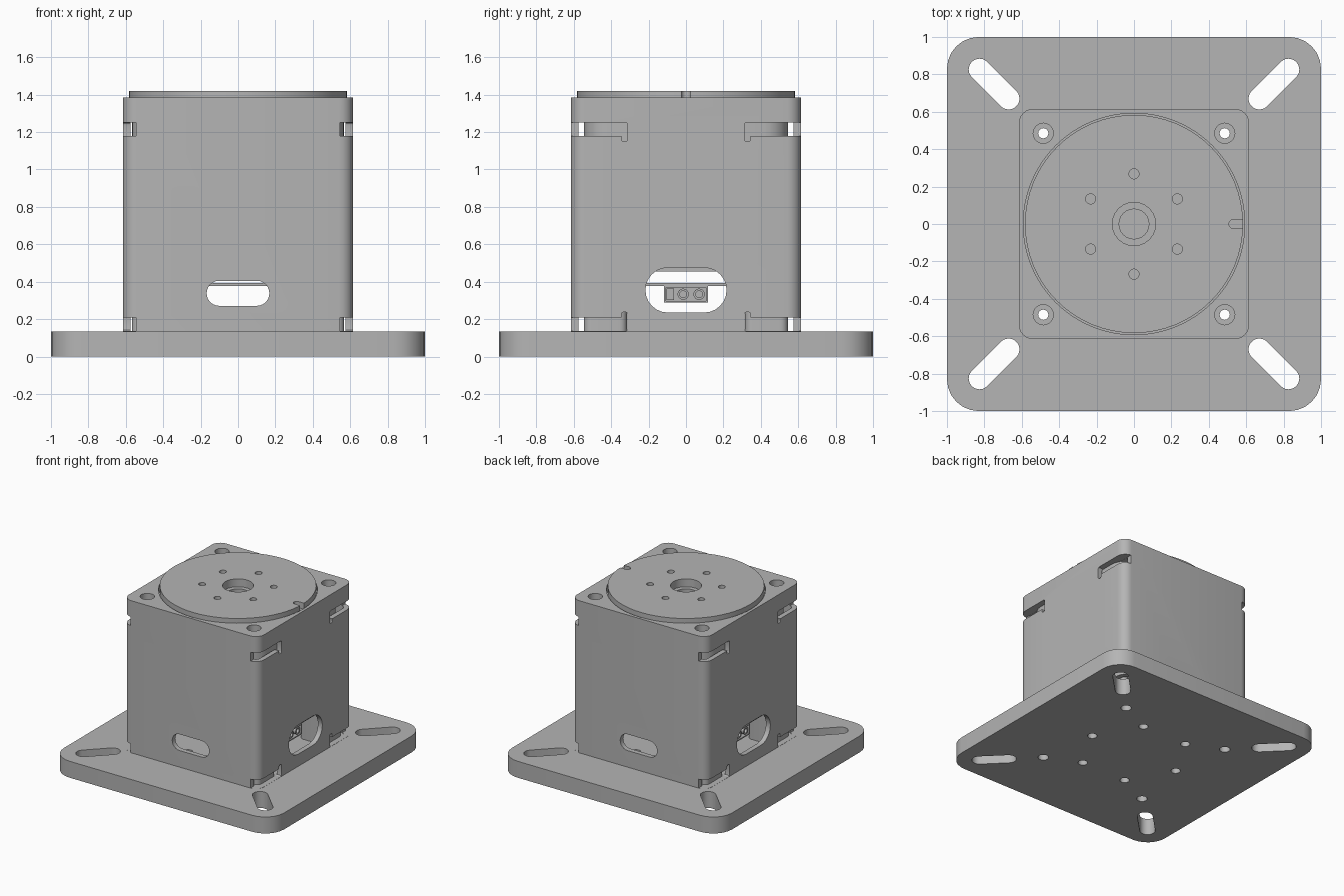
import bpy, bmesh
from math import radians, cos, sin, pi
from mathutils import Matrix, Vector

cube = bpy.data.objects.get("Cube")
if cube:
    bpy.data.objects.remove(cube)

grey = bpy.data.materials.new("machined grey")
grey.use_nodes = True
colour = (0.46, 0.46, 0.46, 1)
grey.diffuse_color = colour
grey.node_tree.nodes["Principled BSDF"].inputs["Base Color"].default_value = colour


def outline(u, v, hu, hv, r=0.0, n=6, turn=0):
    """Rounded rectangle outline; a full radius gives a slot or a circle."""
    pts = []
    for k, (su, sv) in enumerate([(1, 1), (-1, 1), (-1, -1), (1, -1)]):
        for i in range(n + 1):
            a = (k + i / n) * pi / 2
            p = Vector((su * (hu - r) + r * cos(a), sv * (hv - r) + r * sin(a)))
            p = Matrix.Rotation(radians(turn), 2) @ p + Vector((u, v))
            if not any((p - q).length < 1e-5 for q in pts):
                pts.append(p)
    return pts


def circle(u, v, r, n=6):
    return outline(u, v, r, r, r, n)


def prism(name, pts, lo, hi, axis="z"):
    """Extrude an outline along an axis."""
    place = {"z": lambda p, w: (p.x, p.y, w),
             "y": lambda p, w: (p.x, w, p.y),
             "x": lambda p, w: (w, p.x, p.y)}[axis]
    bm = bmesh.new()
    low = [bm.verts.new(place(p, lo)) for p in pts]
    top = [bm.verts.new(place(p, hi)) for p in pts]
    bm.faces.new(low)
    bm.faces.new(top)
    for i in range(len(pts)):
        j = (i + 1) % len(pts)
        bm.faces.new((low[i], low[j], top[j], top[i]))
    bmesh.ops.recalc_face_normals(bm, faces=bm.faces[:])
    mesh = bpy.data.meshes.new(name)
    bm.to_mesh(mesh)
    bm.free()
    mesh.materials.append(grey)
    obj = bpy.data.objects.new(name, mesh)
    bpy.context.collection.objects.link(obj)
    return obj


def cut(obj, *cuts):
    """Subtract prisms, given as their arguments, and bake the result."""
    cutters = [prism("cutter", *c) for c in cuts]
    for c in cutters:
        c.hide_render = True
        mod = obj.modifiers.new("cut", "BOOLEAN")
        mod.object, mod.operation, mod.solver = c, "DIFFERENCE", "EXACT"
    graph = bpy.context.evaluated_depsgraph_get()
    mesh = bpy.data.meshes.new_from_object(obj.evaluated_get(graph))
    obj.modifiers.clear()
    obj.data = mesh
    for c in cutters:
        bpy.data.objects.remove(c)


SIGNS = [(1, 1), (-1, 1), (-1, -1), (1, -1)]
FLOOR, LID, TOP = 0.135, 1.25, 1.385
BOLT = 0.485
parts = []


def bolt_holes(r, lo, hi):
    return [(circle(sx * BOLT, sy * BOLT, r), lo, hi) for sx, sy in SIGNS]


def ring_holes(radius, start, r, lo, hi):
    angles = [radians(start + 60 * k) for k in range(6)]
    return [(circle(radius * cos(a), radius * sin(a), r, 4), lo, hi) for a in angles]


# Base plate with diagonal mounting slots and bolt holes
base = prism("base_plate", outline(0, 0, 1, 1, 0.17), 0, FLOOR)
slots = [(outline(sx * 0.748, sy * 0.748, 0.168, 0.058, 0.058, 6, 45 * sx * sy), -0.1, 0.3)
         for sx, sy in SIGNS]
cut(base, *slots, *bolt_holes(0.04, -0.1, 0.3), *ring_holes(0.41, 0, 0.036, -0.1, 0.3))
parts.append(base)

# Hollow housing with a thick lid
housing = prism("housing", outline(0, 0, 0.615, 0.615, 0.075), FLOOR, TOP)
cuts = [(outline(0, 0, 0.575, 0.575, 0.04), 0, LID)]
# Cable ports on the four walls
for s in (-1, 1):
    lo, hi = sorted((s * 0.5, s * 0.7))
    cuts.append((outline(0, 0.338, 0.168, 0.067, 0.067), lo, hi, "y"))
    cuts.append((outline(0, 0.355, 0.217, 0.12, 0.12), lo, hi, "x"))
# Corner relief slots with hooked ends
for sx, sy in SIGNS:
    lo, hi = sorted((sx * 0.545, sx * 0.7))
    for z, hook in ((1.215, 1.2), (0.172, 0.187)):
        cuts.append((outline(sy * 0.515, z, 0.19, 0.036), lo, hi, "x"))
        cuts.append((outline(sy * 0.329, hook, 0.016, 0.051, 0.012, 3), lo, hi, "x"))
# Lid bolt holes, rotor recess and bore
cuts += bolt_holes(0.027, 1, 1.6) + bolt_holes(0.054, 1.33, 1.6)
cuts += [(circle(0, 0, 0.592, 16), 1.355, 1.6), (circle(0, 0, 0.08), 1, 1.6)]
cut(housing, *cuts)
parts.append(housing)

# Rotating output disc with key slot and tapped holes
disc = prism("output_disc", circle(0, 0, 0.583, 16), 1.355, 1.42)
cut(disc, (circle(0, 0, 0.116), 1.3, 1.5),
    (outline(0.58, 0, 0.072, 0.025, 0.025), 1.37, 1.5),
    *ring_holes(0.268, 30, 0.027, 1.3, 1.5))
parts.append(disc)

# Inner motor body and its corner feet
motor = prism("motor_body", outline(0, 0, 0.568, 0.545, 0.13), 0.455, LID)
cut(motor, (circle(0, 0, 0.08), 1.1, 1.4), *bolt_holes(0.027, 0.3, 1.4))
parts.append(motor)
for sx, sy in SIGNS:
    foot = prism("motor_foot", outline(sx * 0.451, sy * 0.43, 0.117, 0.115, 0.04), FLOOR, 0.455)
    cut(foot, (circle(sx * BOLT, sy * BOLT, 0.027), 0, 0.6))
    parts.append(foot)

# Circuit board under the motor
parts.append(prism("circuit_board", outline(0, 0, 0.5, 0.42, 0.03), 0.378, 0.392))

# Side connectors with a recessed face, divider and round pins
for s in (-1, 1):
    def span(a, b):
        return sorted((s * a, s * b))

    shell = prism("connector_shell", outline(0, 0.333, 0.118, 0.045), *span(0.34, 0.5), "x")
    cut(shell, (outline(0, 0.333, 0.108, 0.035), *span(0.45, 0.6), "x"))
    parts.append(shell)
    parts.append(prism("connector_block", outline(s * -0.085, 0.333, 0.02, 0.03),
                       *span(0.44, 0.495), "x"))
    for y in (-0.015, 0.07):
        socket = prism("connector_socket", circle(s * y, 0.333, 0.03), *span(0.44, 0.495), "x")
        cut(socket, (circle(s * y, 0.333, 0.018), *span(0.46, 0.6), "x"))
        parts.append(socket)

# Smooth curved walls, keep machined edges sharp
for obj in bpy.context.view_layer.objects:
    obj.select_set(obj in parts)
bpy.context.view_layer.objects.active = base
bpy.ops.object.shade_smooth_by_angle(angle=radians(30))
